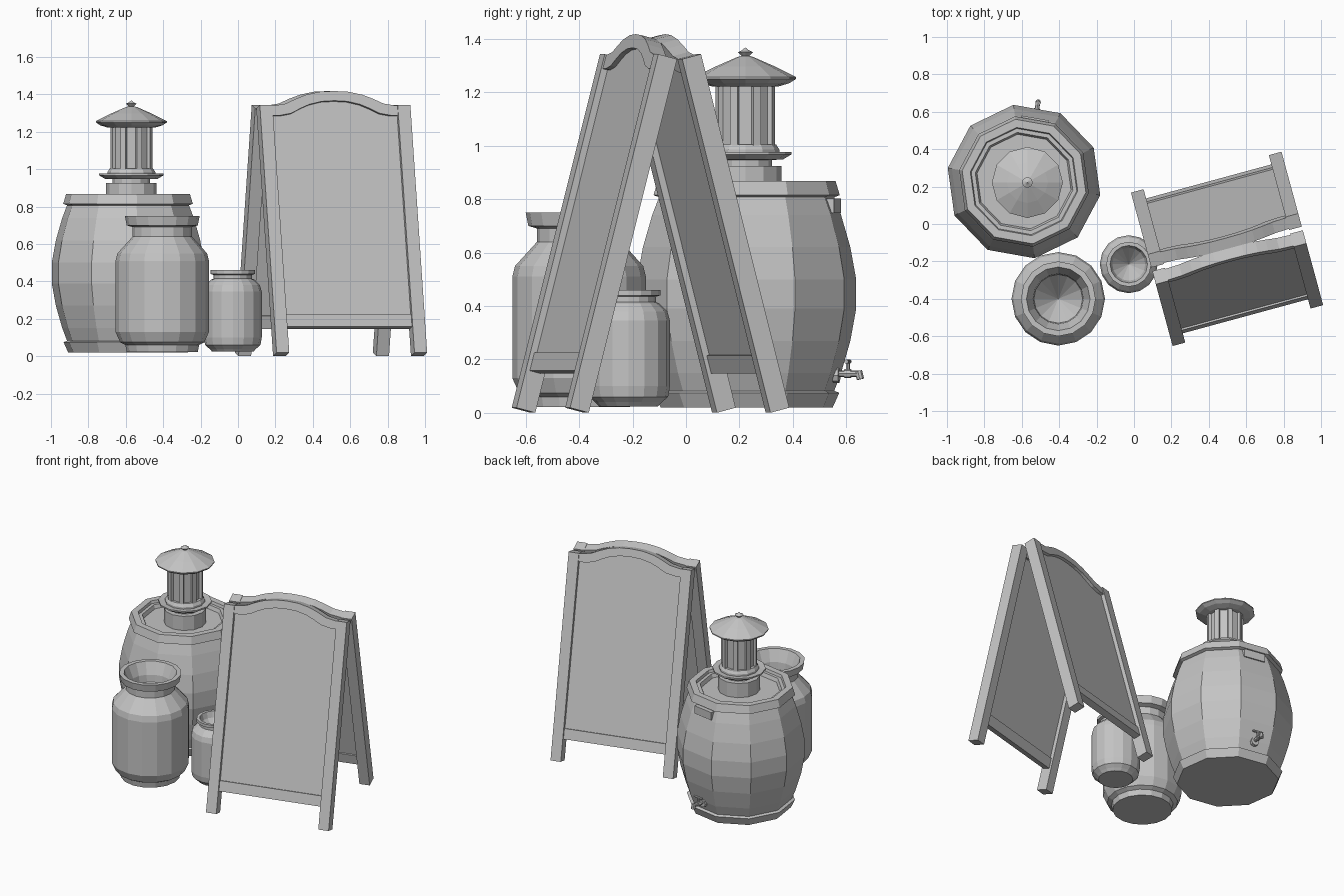
import bpy, bmesh
from math import sin, cos, pi, radians
from mathutils import Matrix, Vector

if "Cube" in bpy.data.objects:
    bpy.data.objects.remove(bpy.data.objects["Cube"])

GREY = (0.55, 0.55, 0.55, 1)
grey = bpy.data.materials.new("plain_grey")
grey.use_nodes = True
grey.diffuse_color = GREY
grey.node_tree.nodes["Principled BSDF"].inputs["Base Color"].default_value = GREY


def finish(name, bm, matrix):
    """Turn a bmesh into a named, coloured object."""
    bmesh.ops.remove_doubles(bm, verts=bm.verts[:], dist=1e-5)
    bmesh.ops.recalc_face_normals(bm, faces=bm.faces[:])
    mesh = bpy.data.meshes.new(name)
    bm.to_mesh(mesh)
    bm.free()
    mesh.materials.append(grey)
    ob = bpy.data.objects.new(name, mesh)
    ob.matrix_world = matrix
    bpy.context.collection.objects.link(ob)
    return ob


def lathe(name, profile, sides, matrix, start=0.0):
    """Revolve (radius, height) points about z."""
    bm = bmesh.new()
    rings = []
    for r, z in profile:
        if r == 0:
            rings.append([bm.verts.new((0, 0, z))] * sides)
        else:
            angles = [start + 2 * pi * i / sides for i in range(sides)]
            rings.append([bm.verts.new((r * cos(a), r * sin(a), z)) for a in angles])
    for a, b in zip(rings, rings[1:]):
        for i in range(sides):
            j = (i + 1) % sides
            corners = list(dict.fromkeys((a[i], a[j], b[j], b[i])))
            if len(corners) > 2:
                bm.faces.new(corners)
    return finish(name, bm, matrix)


def box(name, size, centre, matrix):
    bm = bmesh.new()
    bmesh.ops.create_cube(bm, size=1, matrix=Matrix.Translation(centre) @ Matrix.Diagonal((*size, 1)))
    return finish(name, bm, matrix)


def slab(name, outline, y0, y1, matrix):
    """Extrude an (x, z) outline from y0 to y1."""
    bm = bmesh.new()
    face = bm.faces.new([bm.verts.new((x, y0, z)) for x, z in outline])
    out = bmesh.ops.extrude_face_region(bm, geom=[face])["geom"]
    bmesh.ops.translate(bm, vec=(0, y1 - y0, 0),
                        verts=[g for g in out if isinstance(g, bmesh.types.BMVert)])
    return finish(name, bm, matrix)


def at(x, y, z=0):
    return Matrix.Translation((x, y, z))


# Barrel: bulging staves, end hoops and a recessed lid
barrel = at(-0.588, 0.227)
turn = radians(25.9)
half = [(0.33, 0.08), (0.357, 0.15), (0.392, 0.27), (0.414, 0.39)]
staves = half + [(r, 0.89 - z) for r, z in reversed(half)]
lathe("barrel_body", [(0, 0.02), (0.315, 0.02)] + staves +
      [(0.3, 0.85), (0.265, 0.85), (0.255, 0.825), (0, 0.825)], 10, barrel, turn)
lathe("barrel_bottom_hoop", [(0.31, 0.02), (0.325, 0.02), (0.35, 0.075),
                             (0.325, 0.085), (0.31, 0.02)], 10, barrel, turn)
lathe("barrel_top_hoop", [(0.325, 0.805), (0.352, 0.815), (0.336, 0.868), (0.292, 0.868),
                          (0.286, 0.848), (0.325, 0.805)], 10, barrel, turn)

# Label plate and tap share the rear barrel face; local +x points outward
outward = barrel @ Matrix.Rotation(radians(79.9), 4, 'Z')
box("barrel_plate", (0.03, 0.15, 0.055), (0.33, 0, 0.775), outward)


def rod(name, r, length, start, axis):
    """Short eight-sided rod leaving a point along an axis in the tap frame."""
    spin = Vector((0, 0, 1)).rotation_difference(Vector(axis)).to_matrix().to_4x4()
    lathe(name, [(0, 0), (r, 0), (r, length), (0, length)], 8, outward @ at(*start) @ spin)


rod("tap_flange", 0.028, 0.022, (0.33, 0, 0.14), (1, 0, 0))
rod("tap_pipe", 0.012, 0.095, (0.335, 0, 0.147), (1, 0, 0))
rod("tap_collar", 0.017, 0.025, (0.372, 0, 0.147), (1, 0, 0))
rod("tap_spout", 0.014, 0.032, (0.425, 0, 0.157), (0.25, 0, -1))
rod("tap_stem", 0.008, 0.045, (0.385, 0, 0.15), (0, 0, 1))
rod("tap_handle", 0.008, 0.07, (0.385, -0.035, 0.192), (0, 1, 0))

# Lantern on the barrel lid
lantern = at(-0.57, 0.222)
lathe("lantern_base", [(0, 0.82), (0.135, 0.82), (0.135, 0.925), (0.1, 0.925),
                       (0.1, 0.95), (0, 0.95)], 12, lantern)
lathe("lantern_dish", [(0, 0.945), (0.14, 0.948), (0.172, 0.967), (0.172, 0.977),
                       (0.128, 0.972), (0.128, 0.985), (0.115, 1.005), (0, 1.005)], 12, lantern)
lathe("lantern_glass", [(0, 1.0), (0.103, 1.0), (0.103, 1.235), (0, 1.235)], 8, lantern, pi / 8)
for i in range(8):
    box("lantern_post", (0.022, 0.03, 0.235), (0.104, 0, 1.118),
        lantern @ Matrix.Rotation(pi / 8 + i * pi / 4, 4, 'Z'))
lathe("lantern_roof", [(0, 1.222), (0.125, 1.222), (0.165, 1.234), (0.19, 1.25), (0.19, 1.257),
                       (0.11, 1.297), (0.03, 1.332), (0.014, 1.336), (0.028, 1.35),
                       (0.012, 1.358), (0, 1.368)], 12, lantern)

# Jars with rounded shoulders, flared collars and hollow mouths
lathe("large_jar", [(0, 0.022), (0.19, 0.022), (0.197, 0.06), (0.225, 0.075), (0.25, 0.13),
                    (0.25, 0.51), (0.24, 0.55), (0.208, 0.585), (0.158, 0.64), (0.158, 0.69),
                    (0.19, 0.7), (0.2, 0.75), (0.17, 0.75), (0.135, 0.67), (0.13, 0.62),
                    (0, 0.48)], 16, at(-0.405, -0.4))
lathe("small_jar", [(0, 0.024), (0.11, 0.024), (0.125, 0.04), (0.148, 0.06), (0.155, 0.1),
                    (0.155, 0.345), (0.145, 0.38), (0.115, 0.41), (0.102, 0.415),
                    (0.102, 0.435), (0.12, 0.44), (0.12, 0.46), (0.1, 0.46), (0.088, 0.42),
                    (0, 0.32)], 16, at(-0.028, -0.215))

# Folding sign: two mirrored leaning leaves with arched top rails
HALF, LEG, THICK, TALL = 0.417, 0.07, 0.075, 1.367
INNER = HALF - LEG
right_side = [(0.34, 0), (0.27, 0.012), (0.21, 0.04), (0.155, 0.061), (0.08, 0.077)]
arch = [(-x, h) for x, h in right_side] + [(0, 0.081)] + right_side[::-1]
arch = [(-INNER, 0)] + arch + [(INNER, 0)]


def curve_at(height, squeeze=1.0):
    return [(x if abs(x) == INNER else x * squeeze, height + h) for x, h in arch]


sign = at(0.4975, -0.133) @ Matrix.Rotation(radians(15.2), 4, 'Z')
for side, spin in (("front", 0), ("back", pi)):
    leaf = (sign @ Matrix.Rotation(spin, 4, 'Z') @ at(0, -0.425, 0.0194)
            @ Matrix.Rotation(radians(-14.5), 4, 'X'))
    for s in (-1, 1):
        box(side + "_sign_leg", (LEG, THICK, TALL),
            (s * (HALF - LEG / 2), THICK / 2, TALL / 2), leaf)
    slab(side + "_sign_top_rail", curve_at(TALL - 0.002) + curve_at(TALL - 0.055, 0.9)[::-1],
         0.006, THICK - 0.006, leaf)
    slab(side + "_sign_board", [(INNER, 0.15), (-INNER, 0.15)] + curve_at(TALL - 0.03, 0.95),
         0.025, 0.05, leaf)
    box(side + "_sign_bottom_rail", (2 * INNER, 0.045, 0.07), (0, 0.0375, 0.182), leaf)
